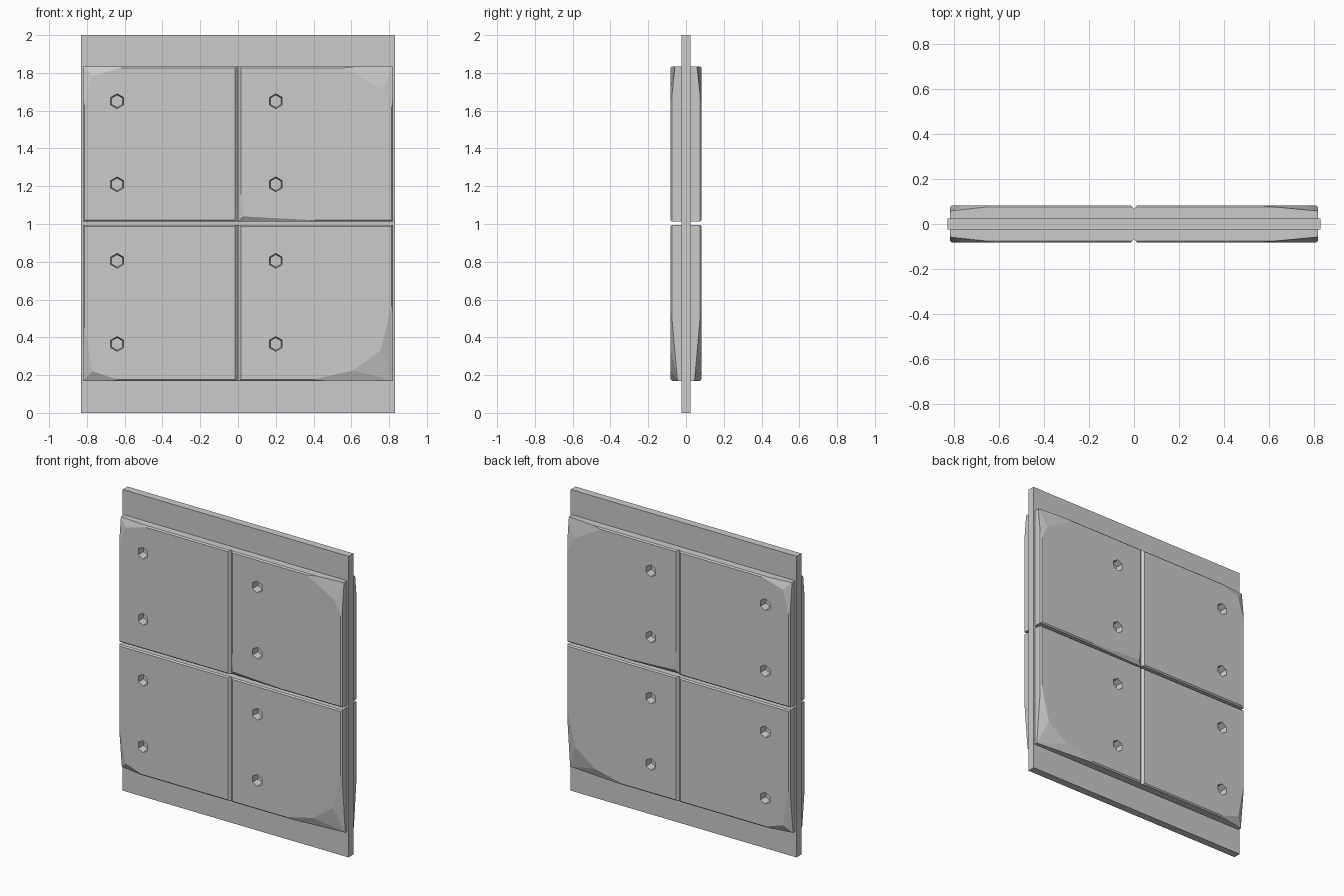
import bpy, bmesh
from math import pi
from mathutils import Vector, Matrix

if "Cube" in bpy.data.objects:
    bpy.data.objects.remove(bpy.data.objects["Cube"])

FACE = 0.083      # outer face distance from the mid plane
INNER = 0.02      # panel back, sunk slightly into the core plate


def add_object(name, bm):
    bmesh.ops.recalc_face_normals(bm, faces=bm.faces)
    mesh = bpy.data.meshes.new(name)
    bm.to_mesh(mesh)
    bm.free()
    ob = bpy.data.objects.new(name, mesh)
    bpy.context.collection.objects.link(ob)
    return ob


def box(x0, x1, y0, y1, z0, z1):
    bm = bmesh.new()
    bmesh.ops.create_cube(bm, size=1)
    bmesh.ops.scale(bm, vec=(x1 - x0, y1 - y0, z1 - z0), verts=bm.verts)
    bmesh.ops.translate(bm, vec=((x0 + x1) / 2, (y0 + y1) / 2, (z0 + z1) / 2), verts=bm.verts)
    return bm


def slice_off(bm, co, normal):
    """Cut away everything on the normal side and close the opening."""
    bmesh.ops.bisect_plane(bm, geom=bm.verts[:] + bm.edges[:] + bm.faces[:], dist=1e-5,
                           plane_co=co, plane_no=normal, clear_outer=True)
    bmesh.ops.holes_fill(bm, edges=[e for e in bm.edges if e.is_boundary], sides=0)


def chip(bm, corner, depth, outline):
    """Facet a front corner; outline runs across the face from edge to edge."""
    tip = Vector((corner[0], -FACE + depth, corner[1]))
    pts = [Vector((x, -FACE, z)) for x, z in outline]
    for a, b in zip(pts, pts[1:]):
        n = (b - a).cross(tip - a).normalized()
        if n.y > 0:
            n.negate()
        slice_off(bm, tip, n)


def hex_cutter(name, spots):
    bm = bmesh.new()
    for x, z in spots:
        m = Matrix.Translation((x, -0.065, z)) @ Matrix.Rotation(pi / 2, 4, 'X')
        bmesh.ops.create_cone(bm, cap_ends=True, segments=6, radius1=0.033, radius2=0.041,
                              depth=0.06, matrix=m)
    ob = add_object(name, bm)
    ob.hide_render = True
    return ob


# Core plate
add_object("core_plate", box(-0.83, 0.83, -0.025, 0.025, 0, 2))

# Panels: x range, z range, seam side, bolt column, chips (corner, depth, outline)
L, R, B, T = -0.82, 0.82, 0.17, 1.835
panels = {
    "upper_left_panel": (L, 0, 1.012, T, -0.64, (1.65, 1.21), [
        ((L, T), 0.025, [(-0.59, T), (-0.77, 1.785), (L, 1.6)])]),
    "upper_right_panel": (0, R, 1.012, T, 0.2, (1.65, 1.21), [
        ((R, T), 0.025, [(0.55, T), (0.767, 1.714), (R, 1.6)]),
        ((0, 1.012), 0.02, [(0.012, 1.2), (0.03, 1.04), (0.5, 1.015)])]),
    "lower_left_panel": (L, 0, B, 0.995, -0.64, (0.805, 0.365), [
        ((L, B), 0.035, [(-0.62, B), (-0.77, 0.22), (L, 0.5)])]),
    "lower_right_panel": (0, R, B, 0.995, 0.2, (0.805, 0.365), [
        ((R, B), 0.038, [(0.37, B), (0.61, 0.225), (0.755, 0.33), (R, 0.6)])]),
}

for name, (x0, x1, z0, z1, bx, bolt_z, chips) in panels.items():
    bm = box(x0, x1, -FACE, -INNER, z0, z1)
    for corner, depth, outline in chips:
        chip(bm, corner, depth, outline)
    # Chamfered front edges, wider along the centre seam
    for edge, n in (((x0, z0), (-1, 0)), ((x1, z0), (1, 0)), ((x0, z0), (0, -1)), ((x0, z1), (0, 1))):
        seam = n[0] and edge[0] == 0
        c = 0.016 if seam else 0.008
        co = Vector((edge[0] - n[0] * c, -FACE, edge[1] - n[1] * c))
        slice_off(bm, co, Vector((n[0], -1, n[1])).normalized())
    panel = add_object(name, bm)

    # Hex bolt pockets, then the same panel on the back
    cutter = hex_cutter(name + "_bolt_cutter", [(bx, z) for z in bolt_z])
    cut = panel.modifiers.new("bolt_pockets", 'BOOLEAN')
    cut.object, cut.operation, cut.solver = cutter, 'DIFFERENCE', 'EXACT'
    mirror = panel.modifiers.new("back_side", 'MIRROR')
    mirror.use_axis = (False, True, False)
    mirror.use_mirror_merge = False
    bpy.context.view_layer.objects.active = panel
    for mod in ("bolt_pockets", "back_side"):
        bpy.ops.object.modifier_apply(modifier=mod)
    bpy.data.objects.remove(cutter)
